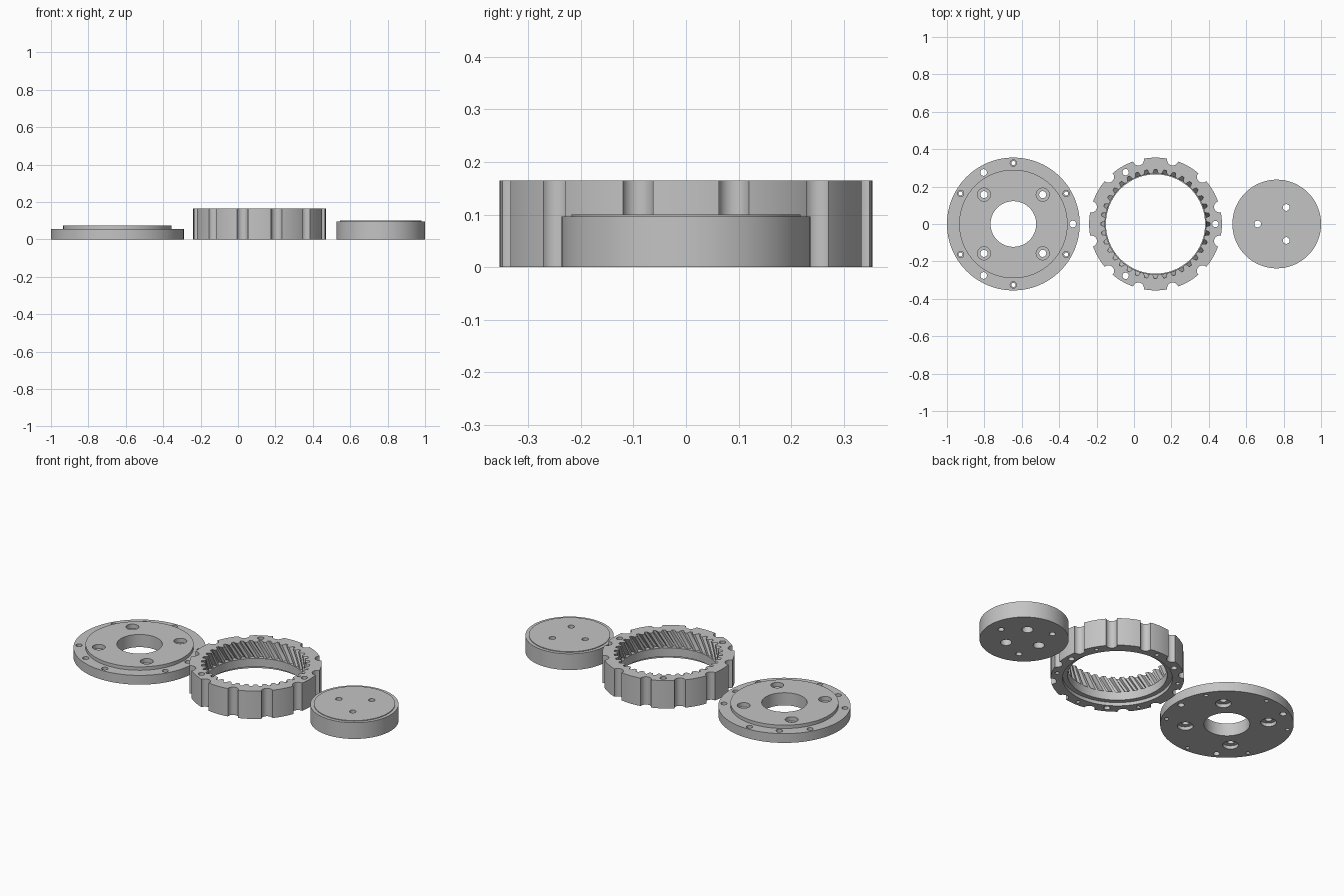
import bpy, bmesh
from math import sin, cos, pi, radians

cube = bpy.data.objects.get("Cube")
if cube:
    bpy.data.objects.remove(cube, do_unlink=True)

steel = bpy.data.materials.new("steel grey")
steel.use_nodes = True
GREY = (0.55, 0.55, 0.55, 1)
steel.diffuse_color = GREY
steel.node_tree.nodes["Principled BSDF"].inputs["Base Color"].default_value = GREY


def loft(bm, rings):
    """Skin a stack of closed loops and cap both ends."""
    rows = [[bm.verts.new(p) for p in ring] for ring in rings]
    n = len(rows[0])
    for a, b in zip(rows, rows[1:]):
        for i in range(n):
            j = (i + 1) % n
            bm.faces.new((a[i], a[j], b[j], b[i]))
    bm.faces.new(rows[0][::-1])
    bm.faces.new(rows[-1])


def turned(bm, profile, x=0, y=0, sides=32):
    """Solid of revolution from (radius, height) pairs, bottom to top."""
    loft(bm, [[(x + r * cos(2 * pi * i / sides), y + r * sin(2 * pi * i / sides), z)
               for i in range(sides)] for r, z in profile])


def turned_at(bm, profile, radius, first, count, sides=32):
    """Repeat a turned shape around a bolt circle."""
    for k in range(count):
        a = radians(first) + 2 * pi * k / count
        turned(bm, profile, radius * cos(a), radius * sin(a), sides)


def make(name, bm, x):
    bmesh.ops.recalc_face_normals(bm, faces=bm.faces)
    mesh = bpy.data.meshes.new(name)
    bm.to_mesh(mesh)
    bm.free()
    mesh.materials.append(steel)
    obj = bpy.data.objects.new(name, mesh)
    obj.location.x = x
    bpy.context.collection.objects.link(obj)
    return obj


def cut(obj, bm):
    """Subtract the cutter geometry from the object."""
    cutter = make("cutter", bm, obj.location.x)
    cutter.hide_render = True
    mod = obj.modifiers.new("cut", "BOOLEAN")
    mod.operation, mod.solver, mod.object = "DIFFERENCE", "EXACT", cutter
    bpy.context.view_layer.objects.active = obj
    bpy.ops.object.modifier_apply(modifier=mod.name)
    bpy.data.objects.remove(cutter, do_unlink=True)


def finish(obj):
    bpy.ops.object.select_all(action="DESELECT")
    obj.select_set(True)
    bpy.context.view_layer.objects.active = obj
    bpy.ops.object.shade_smooth_by_angle(angle=radians(25))


LOW, HIGH = -0.05, 0.25

# Mounting plate: flange with a raised locating boss
bm = bmesh.new()
turned(bm, [(0.355, 0), (0.355, 0.055), (0.29, 0.055), (0.29, 0.075)], sides=128)
plate = make("mounting_plate", bm, -0.645)
bm = bmesh.new()
turned(bm, [(0.122, LOW), (0.122, HIGH)], sides=96)
# motor screws, recessed on both faces
turned_at(bm, [(0.042, LOW), (0.042, 0.02), (0.019, 0.02), (0.019, 0.05),
               (0.035, 0.05), (0.035, HIGH)], 0.222, 45, 4)
# rim screws and dowel holes
turned_at(bm, [(0.011, LOW), (0.011, 0.035), (0.017, 0.035), (0.017, HIGH)], 0.326, 30, 6)
turned_at(bm, [(0.018, LOW), (0.018, HIGH)], 0.318, 0, 3)
cut(plate, bm)
finish(plate)

# Ring gear: scalloped housing with helical inner teeth
bm = bmesh.new()
turned(bm, [(0.355, 0), (0.355, 0.165)], sides=144)
ring = make("ring_gear", bm, 0.115)
bm = bmesh.new()
turned(bm, [(0.292, LOW), (0.292, 0.02), (0.265, 0.02), (0.265, HIGH)], sides=144)
turned_at(bm, [(0.03, LOW), (0.03, HIGH)], 0.355, 15, 12)
turned_at(bm, [(0.017, LOW), (0.017, HIGH)], 0.32, 0, 3)
turned_at(bm, [(0.011, LOW), (0.011, 0.08)], 0.326, 30, 6)
cut(ring, bm)

TEETH, TWIST, LAYERS = 36, 2.1, 8
TOOTH = [(-0.32, 0.27), (-0.14, 0.292), (0.14, 0.292), (0.32, 0.27)]
bm = bmesh.new()
rings = []
for layer in range(LAYERS + 1):
    z = 0.07 + 0.11 * layer / LAYERS
    loop = []
    for t in range(TEETH):
        for step, r in TOOTH:
            a = 2 * pi * (t + step) / TEETH + TWIST * (z - 0.165)
            loop.append((r * cos(a), r * sin(a), z))
    rings.append(loop)
loft(bm, rings)
cut(ring, bm)
finish(ring)

# Planet carrier: plain disc with a shallow raised face
bm = bmesh.new()
turned(bm, [(0.237, 0), (0.237, 0.096), (0.218, 0.096), (0.218, 0.1)], sides=128)
carrier = make("carrier_disc", bm, 0.763)
bm = bmesh.new()
turned_at(bm, [(0.03, LOW), (0.03, 0.035), (0.018, 0.035), (0.018, HIGH)], 0.102, 60, 3)
turned_at(bm, [(0.017, LOW), (0.017, 0.06)], 0.16, 0, 3)
cut(carrier, bm)
finish(carrier)
